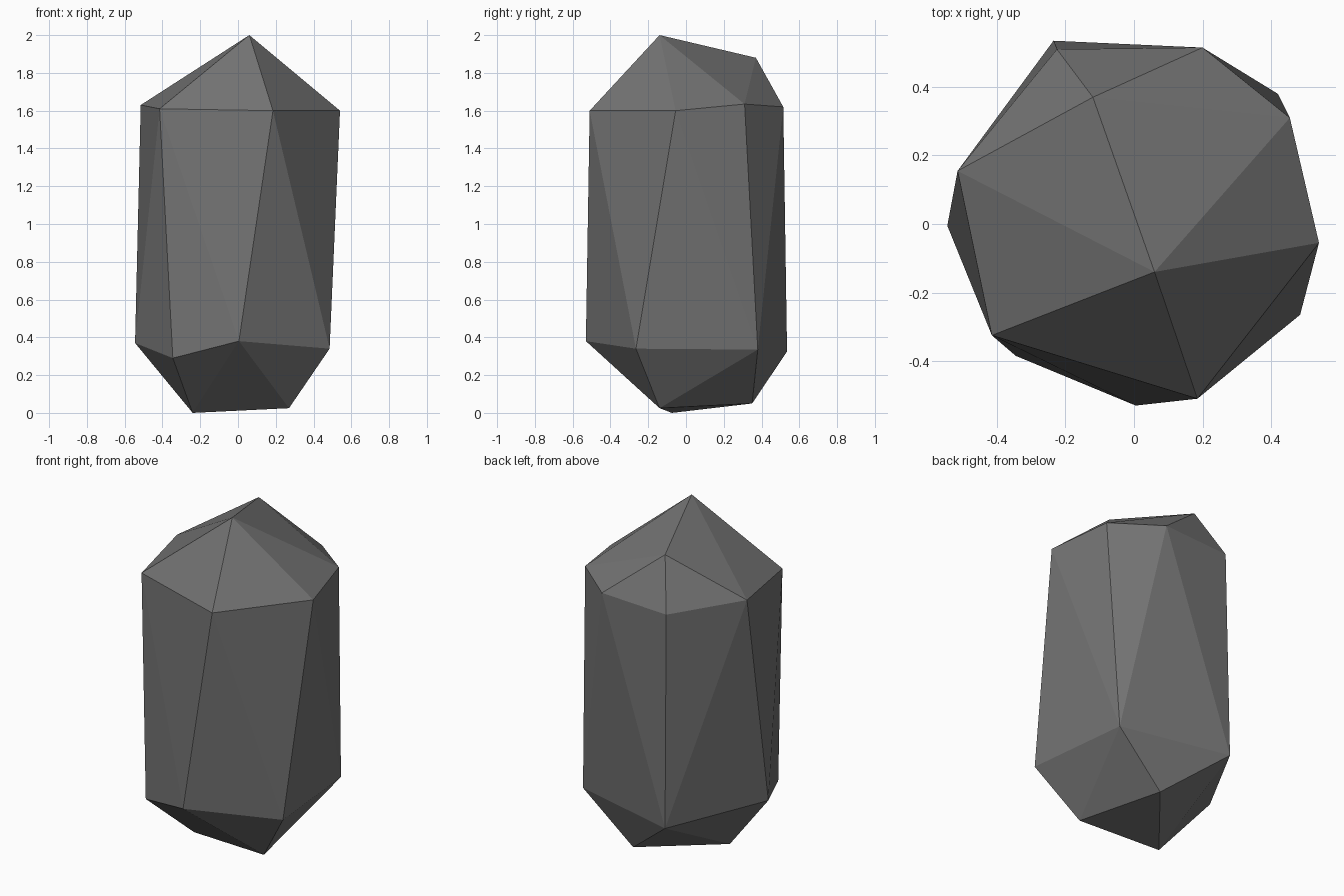
import bpy
import bmesh

# Remove the default cube only
default_cube = bpy.data.objects.get("Cube")
if default_cube:
    bpy.data.objects.remove(default_cube, do_unlink=True)


def make_material(name, colour):
    material = bpy.data.materials.new(name)
    material.use_nodes = True
    material.diffuse_color = colour
    shader = material.node_tree.nodes["Principled BSDF"]
    shader.inputs["Base Color"].default_value = colour
    return material


def make_faceted_stone(name, corners, material):
    """Wrap a set of corner points in a convex, flat-faced shell."""
    mesh = bpy.data.meshes.new(name)
    bm = bmesh.new()
    for corner in corners:
        bm.verts.new(corner)
    bmesh.ops.convex_hull(bm, input=bm.verts[:])
    bmesh.ops.recalc_face_normals(bm, faces=bm.faces[:])
    for face in bm.faces:
        face.smooth = False
    bm.to_mesh(mesh)
    bm.free()
    mesh.materials.append(material)
    stone = bpy.data.objects.new(name, mesh)
    bpy.context.collection.objects.link(stone)
    return stone


# Peak and the lower end of the sloping ridge behind it
ridge = [(.06, -.14, 2), (-.12, .37, 1.88)]

# Shoulder: seven corners where the cap meets the sides
shoulder = [
    (.185, -.51, 1.6), (.54, -.055, 1.6), (.455, .31, 1.635),
    (.2, .515, 1.62), (-.225, .51, 1.6), (-.515, .155, 1.63),
    (-.415, -.325, 1.61),
]

# Hip: six corners where the sides turn in to the base
hip = [
    (.005, -.53, .38), (.485, -.265, .34), (.42, .38, .335),
    (-.235, .535, .325), (-.545, -.005, .37), (-.345, -.385, .29),
]

# Base: the small, slightly tilted triangle it stands on
base = [(.27, -.14, .025), (-.24, -.075, 0), (.107, .35, .05)]

stone_grey = make_material("stone grey", (.17, .17, .17, 1))
make_faceted_stone("standing_rock", ridge + shoulder + hip + base, stone_grey)
